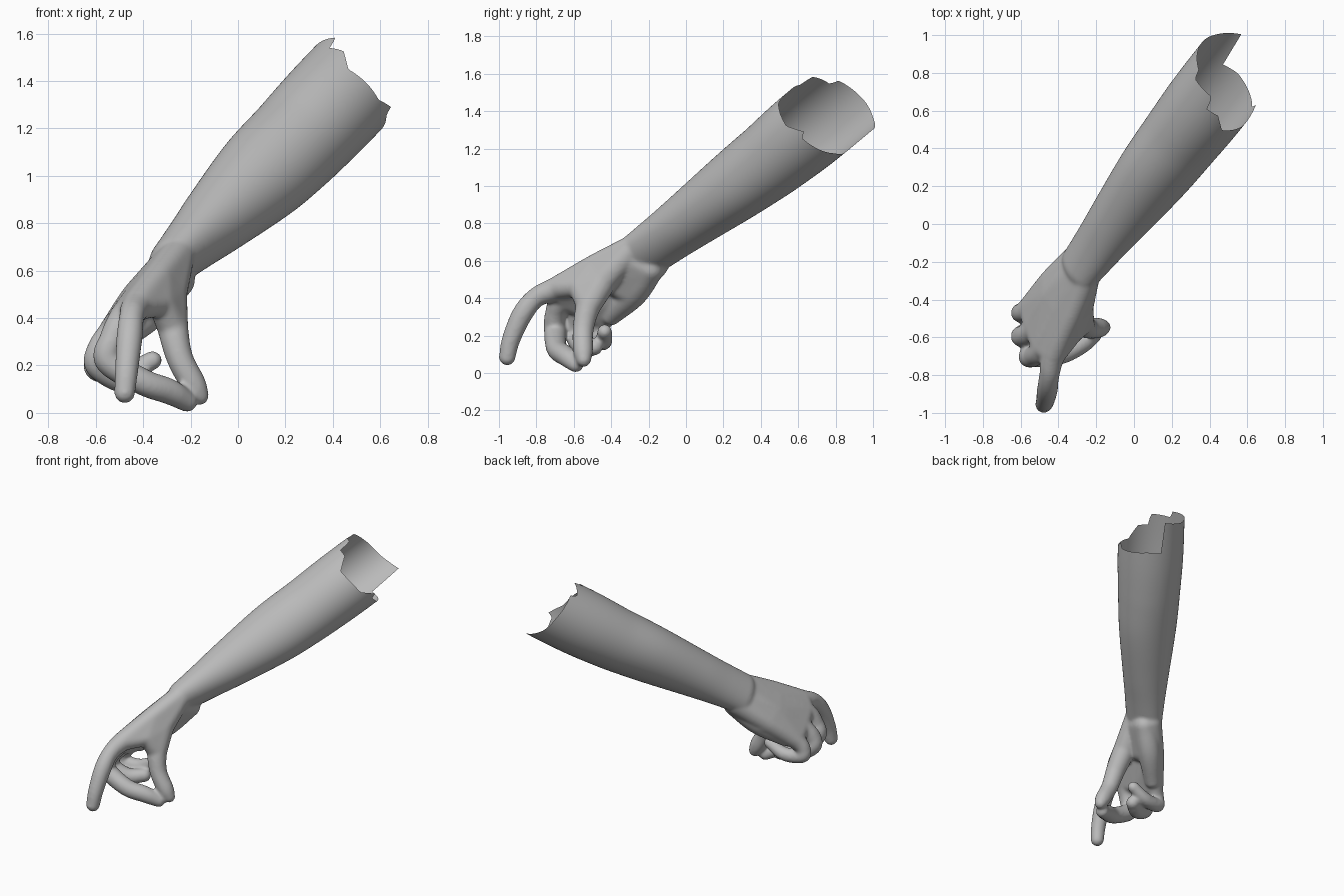
import bpy, bmesh, math
from mathutils import Vector

if "Cube" in bpy.data.objects:
    bpy.data.objects.remove(bpy.data.objects["Cube"])

skin = bpy.data.materials.new("plain grey")
skin.diffuse_color = (0.5, 0.5, 0.5, 1)
skin.use_nodes = True
skin.node_tree.nodes["Principled BSDF"].inputs["Base Color"].default_value = skin.diffuse_color

# Forearm axis and cross-section frame
WRIST = Vector((-0.285, -0.235, 0.63))
D = Vector((0.527, 0.682, 0.507)).normalized()
U = Vector((-D.y, D.x, 0)).normalized()
V = D.cross(U).normalized()
if V.z < 0:
    V = -V
E1, E2 = (U - V).normalized(), (U + V).normalized()

# distance along the arm, half width, half thickness
SECTIONS = [(-0.06, 0.135, 0.090), (0, 0.140, 0.096), (0.18, 0.147, 0.122),
            (0.36, 0.158, 0.152), (0.73, 0.187, 0.202), (1.0, 0.206, 0.214),
            (1.29, 0.222, 0.222), (1.7, 0.220, 0.220)]
# torn upper rim: angle in degrees, distance along the arm
RIM = [(-98, 1.42), (-72, 1.41), (-70, 1.64), (-30, 1.59), (0, 1.57), (50, 1.52),
       (53, 1.47), (90, 1.47), (93, 1.39), (112, 1.39), (131, 1.31), (180, 1.34),
       (203, 1.42), (206, 1.38), (235, 1.40), (262, 1.42)]


def lookup(table, x):
    """Smooth interpolation of a table whose first column is the parameter."""
    for i in range(len(table) - 1):
        a, b = table[i], table[i + 1]
        if x <= b[0] or i == len(table) - 2:
            h = b[0] - a[0]
            f = (x - a[0]) / h
            p, q = table[max(i - 1, 0)], table[min(i + 2, len(table) - 1)]
            out = []
            for k in range(1, len(a)):
                m0 = (b[k] - p[k]) / (b[0] - p[0]) * h
                m1 = (q[k] - a[k]) / (q[0] - a[0]) * h
                out.append((2*f**3 - 3*f*f + 1) * a[k] + (f**3 - 2*f*f + f) * m0
                           + (3*f*f - 2*f**3) * b[k] + (f**3 - f*f) * m1)
            return out


def rim(deg):
    for (a, sa), (b, sb) in zip(RIM, RIM[1:]):
        if a <= deg <= b:
            return sa + (sb - sa) * (deg - a) / (b - a)
    return RIM[-1][1]


def arm_point(s, deg, shrink):
    a, b = lookup(SECTIONS, s)
    t = math.radians(deg + 45)
    c = WRIST + D * s + V * (0.04 * max(0, s - 1))
    return c + E1 * (a - shrink) * math.cos(t) + E2 * (b - shrink) * math.sin(t)


def loft(bm, start, end_of, rows, sides, shrink_at, caps=False):
    rings = []
    for j in range(rows + 1):
        ring = []
        for i in range(sides):
            deg = -98 + 360 * i / sides
            s = start + (end_of(deg) - start) * j / rows
            ring.append(bm.verts.new(arm_point(s, deg, shrink_at(s))))
        rings.append(ring)
    for r0, r1 in zip(rings, rings[1:]):
        for i in range(sides):
            k = (i + 1) % sides
            bm.faces.new((r0[i], r0[k], r1[k], r1[i]))
    if caps:
        bm.faces.new(rings[0][::-1])
        bm.faces.new(rings[-1])


def finish(bm, name):
    bmesh.ops.recalc_face_normals(bm, faces=bm.faces)
    for f in bm.faces:
        f.smooth = True
    me = bpy.data.meshes.new(name)
    bm.to_mesh(me)
    bm.free()
    me.materials.append(skin)
    ob = bpy.data.objects.new(name, me)
    bpy.context.collection.objects.link(ob)
    return ob


def ball(bm, p):
    vs = bmesh.ops.create_icosphere(bm, subdivisions=3, radius=p[3])["verts"]
    bmesh.ops.translate(bm, verts=vs, vec=p[:3])
    return vs


def limb(bm, pts, steps=9):
    """Row of balls along a smooth path of (x, y, z, radius) points."""
    table = [(i,) + p for i, p in enumerate(pts)]
    for i in range((len(pts) - 1) * steps + 1):
        ball(bm, lookup(table, i / steps))


def flesh(bm, *pts):
    """Convex skin stretched around a few balls."""
    tmp = bmesh.new()
    for p in pts:
        ball(tmp, p)
    vs = [bm.verts.new(v.co) for v in tmp.verts]
    tmp.free()
    res = bmesh.ops.convex_hull(bm, input=vs)
    loose = {g for g in res["geom_interior"] + res["geom_unused"]
             if isinstance(g, bmesh.types.BMVert)}
    bmesh.ops.delete(bm, geom=list(loose), context='VERTS')


# Forearm: open tube with a torn rim
bm = bmesh.new()
loft(bm, 0.1, rim, 30, 120, lambda s: 0)
finish(bm, "forearm")

# Hand: wrist stub, palm and fingers fused into one skin
bm = bmesh.new()
loft(bm, -0.06, lambda deg: 0.3, 18, 48,
     lambda s: 0.0 if s > 0 else 0.03 * (s / 0.06) ** 2, True)

# each finger starts at the wrist and runs over its knuckles to the tip
index = [(-0.25, -0.275, 0.675, 0.07), (-0.335, -0.49, 0.57, 0.064), (-0.425, -0.69, 0.455, 0.063),
         (-0.448, -0.80, 0.405, 0.054), (-0.458, -0.875, 0.315, 0.056), (-0.47, -0.935, 0.18, 0.05),
         (-0.478, -0.956, 0.085, 0.045)]
middle = [(-0.265, -0.235, 0.64, 0.088), (-0.38, -0.45, 0.525, 0.072), (-0.48, -0.65, 0.40, 0.064),
          (-0.53, -0.70, 0.31, 0.056), (-0.545, -0.70, 0.22, 0.06), (-0.40, -0.69, 0.13, 0.057),
          (-0.29, -0.64, 0.09, 0.055), (-0.215, -0.59, 0.047, 0.044)]
ring = [(-0.275, -0.205, 0.615, 0.09), (-0.42, -0.375, 0.485, 0.074), (-0.525, -0.54, 0.345, 0.062),
        (-0.58, -0.59, 0.27, 0.057), (-0.59, -0.59, 0.20, 0.056), (-0.49, -0.55, 0.135, 0.052),
        (-0.40, -0.49, 0.14, 0.046)]
pinky = [(-0.285, -0.17, 0.585, 0.08), (-0.43, -0.305, 0.435, 0.072), (-0.555, -0.44, 0.29, 0.057),
         (-0.595, -0.47, 0.23, 0.051), (-0.59, -0.465, 0.18, 0.05), (-0.47, -0.44, 0.17, 0.046),
         (-0.36, -0.435, 0.222, 0.04)]
thumb = [(-0.28, -0.32, 0.62, 0.075), (-0.29, -0.44, 0.50, 0.076), (-0.275, -0.52, 0.36, 0.066),
         (-0.245, -0.55, 0.23, 0.057), (-0.19, -0.55, 0.125, 0.054), (-0.162, -0.547, 0.072, 0.04)]
heel = [(-0.255, -0.19, 0.56, 0.075), (-0.37, -0.28, 0.43, 0.077), (-0.50, -0.40, 0.31, 0.056)]
for path in (index, middle, ring, pinky, thumb, heel):
    limb(bm, path)

# palm between neighbouring fingers, and webbing at the knuckles
for a, b in ((index, middle), (middle, ring), (ring, pinky)):
    flesh(bm, a[0], a[1], b[0], b[1])
    flesh(bm, a[1], a[2], b[1], b[2])
# heel of the palm, ball of the thumb and web to the index finger
flesh(bm, heel[0], heel[1], pinky[1], ring[1])
flesh(bm, heel[0], heel[1], thumb[0], middle[1])
flesh(bm, thumb[0], thumb[1], index[0], index[1])
web = (-0.325, -0.575, 0.462, 0.056)
flesh(bm, thumb[1], web, index[1])
flesh(bm, web, index[1], index[2])
flesh(bm, web, thumb[1], thumb[2])
hand = finish(bm, "hand")

fuse = hand.modifiers.new("fuse", 'REMESH')
fuse.mode = 'VOXEL'
fuse.voxel_size = 0.009
fuse.use_smooth_shade = True
soft = hand.modifiers.new("soften", 'SMOOTH')
soft.factor = 0.5
soft.iterations = 14
